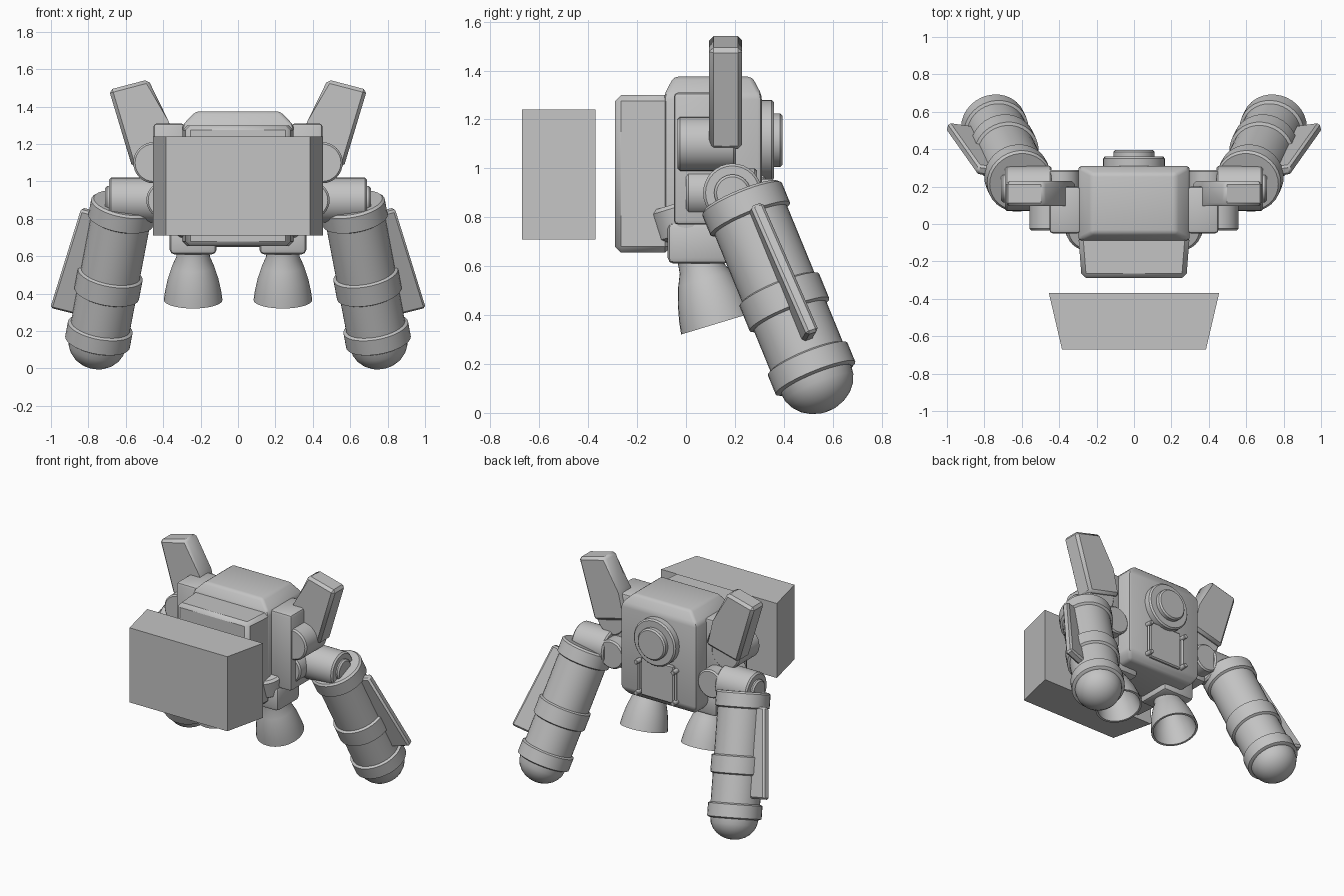
import bpy, bmesh, math
from mathutils import Vector, Matrix

cube = bpy.data.objects.get("Cube")
if cube:
    bpy.data.objects.remove(cube, do_unlink=True)

grey = bpy.data.materials.new("plain grey")
grey.use_nodes = True
grey.diffuse_color = (0.55, 0.55, 0.55, 1)
grey.node_tree.nodes["Principled BSDF"].inputs["Base Color"].default_value = (0.55, 0.55, 0.55, 1)


def finish(name, bm, bevel=0.0, segments=2, matrix=None):
    """Turn a bmesh into a shaded, optionally bevelled object."""
    if bevel:
        bmesh.ops.bevel(bm, geom=bm.edges[:], offset=bevel, segments=segments,
                        profile=0.5, affect='EDGES', clamp_overlap=True)
    if matrix:
        bm.transform(matrix)
    bmesh.ops.recalc_face_normals(bm, faces=bm.faces)
    mesh = bpy.data.meshes.new(name)
    bm.to_mesh(mesh)
    bm.free()
    mesh.materials.append(grey)
    obj = bpy.data.objects.new(name, mesh)
    bpy.context.collection.objects.link(obj)
    bpy.ops.object.select_all(action='DESELECT')
    obj.select_set(True)
    bpy.context.view_layer.objects.active = obj
    bpy.ops.object.shade_smooth_by_angle(angle=math.radians(35))
    return obj


def loft(name, loops, bevel=0.0, segments=2, matrix=None):
    """Bridge equal-sized point loops and cap both ends."""
    bm = bmesh.new()
    rows = [[bm.verts.new(p) for p in loop] for loop in loops]
    n = len(rows[0])
    for a, b in zip(rows, rows[1:]):
        for i in range(n):
            j = (i + 1) % n
            bm.faces.new((a[i], a[j], b[j], b[i]))
    bm.faces.new(rows[0][::-1])
    bm.faces.new(rows[-1])
    return finish(name, bm, bevel, segments, matrix)


def rect(x0, x1, y0, y1, z):
    return [(x0, y0, z), (x1, y0, z), (x1, y1, z), (x0, y1, z)]


def box(name, x0, x1, y0, y1, z0, z1, bevel=0.0, segments=2):
    return loft(name, [rect(x0, x1, y0, y1, z0), rect(x0, x1, y0, y1, z1)], bevel, segments)


def frame(origin, axis, side=(1, 0, 0)):
    """Matrix whose local z runs along axis and local x leans to side."""
    z = Vector(axis).normalized()
    x = Vector(side)
    x = (x - z * x.dot(z)).normalized()
    m = Matrix((x, z.cross(x), z)).transposed().to_4x4()
    m.translation = origin
    return m


def lathe(name, profile, origin, axis, sides=32):
    """Revolve (radius, distance) points around an axis."""
    bm = bmesh.new()
    verts = [bm.verts.new((r, 0, t)) for r, t in profile]
    edges = [bm.edges.new(pair) for pair in zip(verts, verts[1:])]
    bmesh.ops.spin(bm, geom=verts + edges, cent=(0, 0, 0), axis=(0, 0, 1),
                   angle=math.tau, steps=sides, use_duplicate=False)
    bmesh.ops.remove_doubles(bm, verts=bm.verts, dist=0.0005)
    side = (1, 0, 0) if abs(axis[0]) < 0.9 else (0, 1, 0)
    return finish(name, bm, matrix=frame(origin, axis, side))


def disc(name, r, length, origin, axis, edge=0.01):
    return lathe(name, [(0, 0), (r - edge, 0), (r, edge), (r, length - edge),
                        (r - edge, length), (0, length)], origin, axis)


# Separate tapered block at the front
loft("front_block", [
    [(-0.385, -0.67, z), (0.385, -0.67, z), (0.455, -0.37, z), (-0.455, -0.37, z)]
    for z in (0.71, 1.24)])

# Central pack
loft("main_body", [rect(-0.26, 0.26, -0.06, 0.27, 0.65),
                   rect(-0.298, 0.298, -0.09, 0.31, 0.70),
                   rect(-0.298, 0.298, -0.09, 0.31, 1.30),
                   rect(-0.225, 0.225, -0.05, 0.27, 1.375)], 0.018)
loft("front_pack", [[(-0.28, -0.29, z), (0.28, -0.29, z), (0.298, -0.06, z), (-0.298, -0.06, z)]
                    for z in (0.655, 1.30)], 0.025, 1)

# Rear port and hatch
disc("port_base", 0.165, 0.06, (0, 0.30, 1.115), (0, 1, 0))
disc("port_cap", 0.11, 0.095, (0, 0.30, 1.115), (0, 1, 0))
box("rear_hatch", -0.13, 0.13, 0.29, 0.325, 0.70, 0.97, 0.008, 1)
for s in (-1, 1):
    disc("hatch_rod", 0.008, 0.22, (s * 0.145, 0.322, 0.72), (0, 0, 1), 0.002)
    for z in (0.72, 0.94):
        disc("hatch_pin", 0.016, 0.06, (s * 0.145, 0.30, z), (0, 1, 0), 0.004)

for s, label in ((1, "left"), (-1, "right")):
    # Shoulder slab with its two round pivots
    x0, x1 = sorted((s * 0.285, s * 0.452))
    box(label + "_shoulder_slab", x0, x1, -0.05, 0.20, 0.77, 1.31, 0.018)
    disc(label + "_wing_pivot", 0.11, 0.24, (s * 0.45, -0.035, 1.10), (0, 1, 0))
    disc(label + "_arm_pivot", 0.10, 0.29, (s * 0.39, 0.0, 0.90), (0, 1, 0))

    # Upright wing
    outline = [(0.565, 1.075), (0.69, 1.49), (0.48, 1.545), (0.37, 1.32), (0.31, 1.14)]
    loft(label + "_wing", [[(s * x, y, z) for x, z in outline] for y in (0.095, 0.23)], 0.018, 1)

    # Arm joint
    disc(label + "_joint", 0.12, 0.25, (s * 0.44, 0.19, 0.90), (s, 0, 0))
    disc(label + "_joint_cap", 0.075, 0.04, (s * 0.67, 0.19, 0.90), (s, 0, 0))

    # Hanging tank with three bands and a domed end
    top = Vector((s * 0.61, 0.225, 0.885))
    axis = Vector((s * 0.19, 0.41, -1)).normalized()
    tube, band = 0.16, 0.176
    profile = [(0, 0), (band - 0.012, 0), (band, 0.012)]
    for start, end in ((0.10, 0.42), (0.53, 0.73)):
        profile += [(band, start), (tube, start + 0.008), (tube, end - 0.008), (band, end)]
    profile += [(band, 0.815), (0.16, 0.823)]
    profile += [(0.155 * math.cos(a), 0.823 + 0.137 * math.sin(a))
                for a in (math.radians(15 * i) for i in range(6))] + [(0, 0.96)]
    lathe(label + "_tank", profile, top, axis)

    # Fin on the outer side of the tank
    fin = [(0.14, 0.09), (0.22, 0.09), (0.283, 0.684), (0.14, 0.684)]
    loft(label + "_fin", [[(x, y, t) for x, t in fin] for y in (-0.027, 0.027)], 0.012, 1,
         frame(top, axis, (s * 0.96, 0.14, 0.24)))

    # Nozzle, open at the bottom, under its hip mount
    x0, x1 = sorted((s * 0.115, s * 0.365))
    box(label + "_hip_mount", x0, x1, -0.075, 0.18, 0.61, 0.78, 0.025)
    down = (0, 0.29, -0.957)
    disc(label + "_hip_collar", 0.125, 0.14, (s * 0.24, -0.03, 0.86), down, 0.015)
    lathe(label + "_nozzle", [(0, -0.03), (0.085, -0.03), (0.09, 0.02), (0.112, 0.07),
                              (0.135, 0.14), (0.15, 0.21), (0.157, 0.26), (0.143, 0.26),
                              (0.125, 0.16), (0.08, 0.05), (0, 0.04)],
          (s * 0.24, 0.055, 0.615), down)
